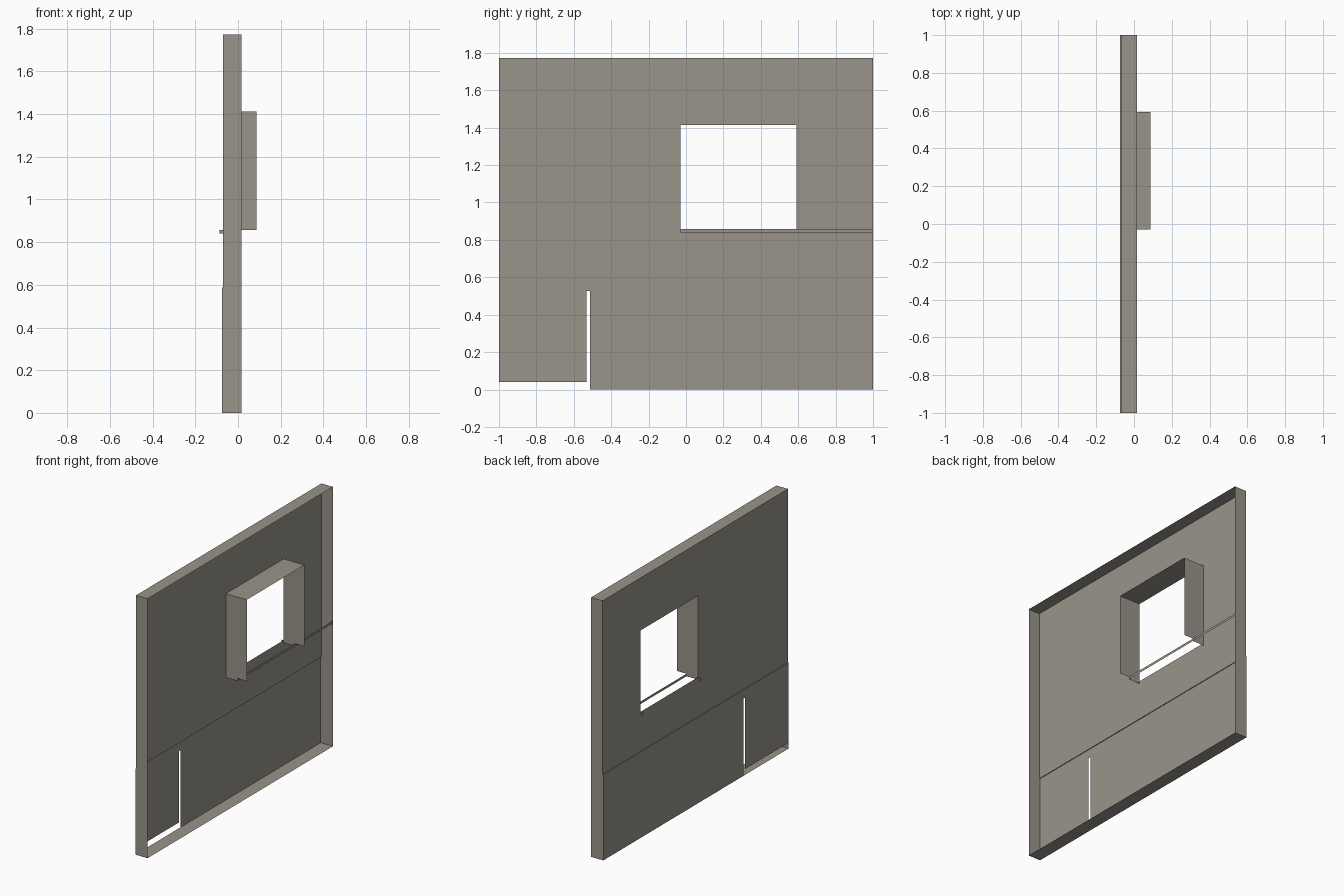
import bpy

if "Cube" in bpy.data.objects:
    bpy.data.objects.remove(bpy.data.objects["Cube"])

# one flat colour for the whole panel
mat = bpy.data.materials.new("warm grey plaster")
mat.diffuse_color = (0.32, 0.295, 0.255, 1.0)
mat.use_nodes = True
mat.node_tree.nodes["Principled BSDF"].inputs["Base Color"].default_value = mat.diffuse_color


def sheet_part(name, rects):
    """Thin open sheets. Each rect is (axis, position, (a0, a1), (b0, b1), flip),
    where a and b are the two other axes in x, y, z order."""
    verts, faces = [], []
    for axis, pos, (a0, a1), (b0, b1), flip in rects:
        start = len(verts)
        for a, b in ((a0, b0), (a1, b0), (a1, b1), (a0, b1)):
            p = [a, b]
            p.insert(axis, pos)
            verts.append(p)
        face = [start, start + 1, start + 2, start + 3]
        faces.append(face[::-1] if flip else face)
    mesh = bpy.data.meshes.new(name)
    mesh.from_pydata(verts, [], faces)
    mesh.materials.append(mat)
    obj = bpy.data.objects.new(name, mesh)
    bpy.context.collection.objects.link(obj)
    return obj


X, Y, Z = 0, 1, 2
WALL, BASE, RIM, SLEEVE, SILL = -0.07, -0.075, 0.017, 0.0875, -0.0875
TOP, DADO = 1.772, 0.587
WY0, WY1, WZ0, WZ1 = -0.03, 0.592, 0.857, 1.413    # window opening

# upper wall sheet around the window
sheet_part("upper_wall", [
    (X, WALL, (-1, WY0), (DADO, TOP), True),
    (X, WALL, (WY1, 1), (DADO, TOP), True),
    (X, WALL, (WY0, WY1), (DADO, WZ0), True),
    (X, WALL, (WY0, WY1), (WZ1, TOP), True),
])

# slightly thicker lower wall with the narrow slot and raised side panel
sheet_part("lower_wall", [
    (X, BASE, (-1, -0.531), (0.04, 0.527), True),
    (X, BASE, (-0.512, 1), (0, 0.527), True),
    (X, BASE, (-1, 1), (0.527, DADO), True),
])
sheet_part("dado_ledge", [(Z, DADO, (BASE, WALL), (-1, 1), False)])

# outer rim, open towards +x
sheet_part("outer_rim", [
    (Z, TOP, (WALL, RIM), (-1, 1), False),
    (Z, 0, (BASE, RIM), (-1, 1), True),
] + [r for s in (-1, 1) for r in (
    (Y, s, (WALL, RIM), (DADO, TOP), s > 0),
    (Y, s, (BASE, RIM), (0, DADO), s > 0),
)])

# window sleeve: two sides and a top, no bottom
sheet_part("window_sleeve", [
    (Y, WY0, (WALL, SLEEVE), (WZ0, WZ1), False),
    (Y, WY1, (WALL, SLEEVE), (WZ0, WZ1), True),
    (Z, WZ1, (WALL, SLEEVE), (WY0, WY1), False),
])

# thin sill strip running to the wall end, with its small end plates
sheet_part("sill_strip", [(X, RIM, (WY0, 1), (0.84, WZ0), False)])
sheet_part("sill_ends", [
    (Y, WY0, (SILL, RIM), (0.84, WZ0), False),
    (Y, WY1, (SILL, RIM), (0.84, WZ0), True),
])
